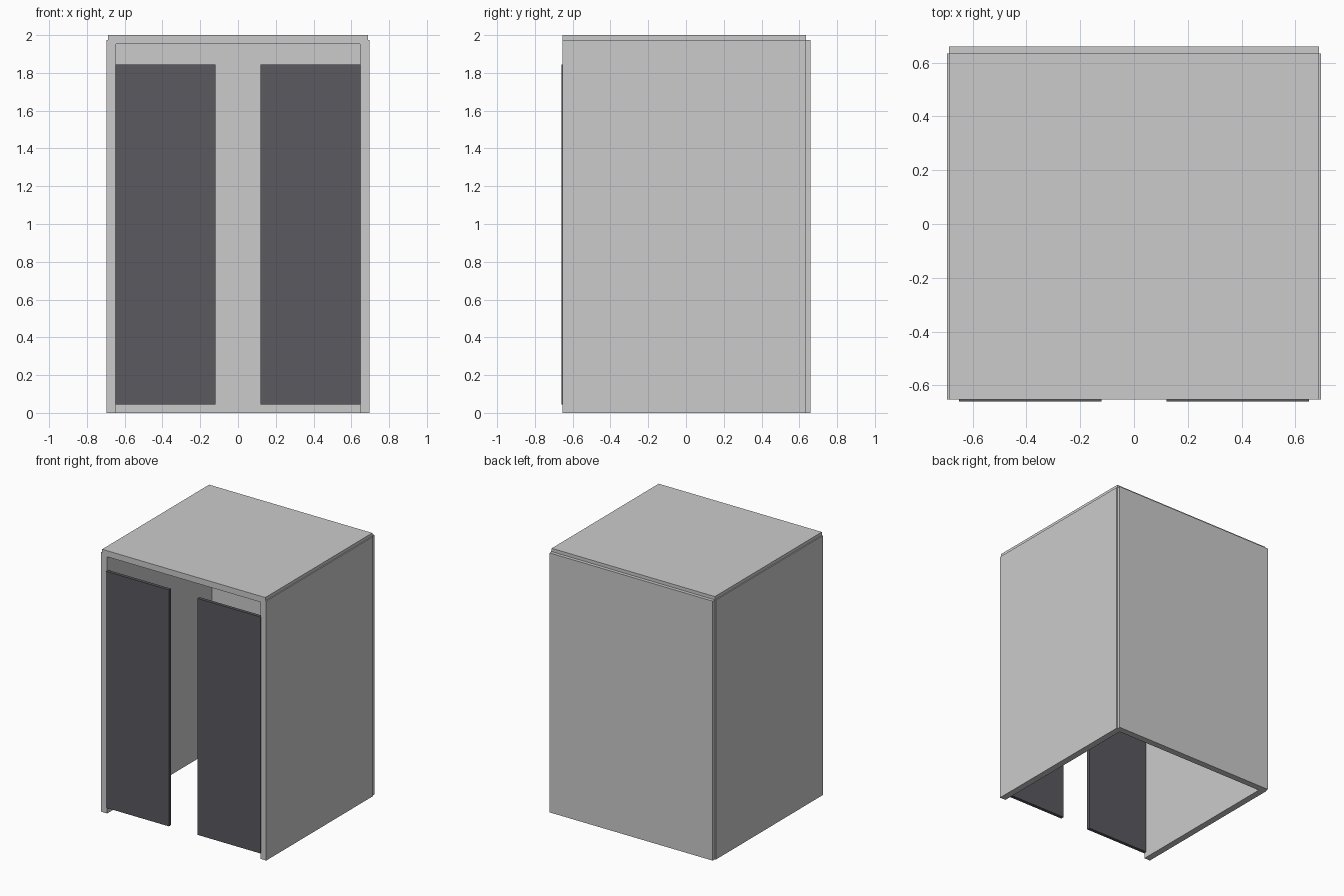
import bpy

if "Cube" in bpy.data.objects:
    bpy.data.objects.remove(bpy.data.objects["Cube"])


def box(name, lo, hi):
    """Axis-aligned box between two corners."""
    x0, y0, z0 = lo
    x1, y1, z1 = hi
    verts = [(x, y, z) for z in (z0, z1) for x, y in ((x0, y0), (x1, y0), (x1, y1), (x0, y1))]
    faces = [(3, 2, 1, 0), (4, 5, 6, 7)]
    faces += [(i, (i + 1) % 4, (i + 1) % 4 + 4, i + 4) for i in range(4)]
    mesh = bpy.data.meshes.new(name)
    mesh.from_pydata(verts, [], faces)
    ob = bpy.data.objects.new(name, mesh)
    bpy.context.collection.objects.link(ob)
    return ob


def cut(target, name, lo, hi):
    """Subtract a hidden box from the target."""
    cutter = box(name, lo, hi)
    cutter.hide_render = True
    cutter.hide_set(True)
    mod = target.modifiers.new(name, 'BOOLEAN')
    mod.operation = 'DIFFERENCE'
    mod.solver = 'EXACT'
    mod.object = cutter


# Cabinet shell: open at the front and the bottom
shell = box("cabinet_shell", (-0.695, -0.653, 0), (0.695, 0.66, 2))
cut(shell, "cavity_cutter", (-0.645, -1, -0.5), (0.645, 0.61, 1.954))

# Small stepped rebates where roof, sides and back meet
cut(shell, "roof_back_rebate_cutter", (-1, 0.634, 1.975), (1, 1, 2.5))
for s, side in ((-1, "left"), (1, "right")):
    xs = sorted((s * 0.687, s * 1.1))
    cut(shell, side + "_roof_rebate_cutter", (xs[0], -1.1, 1.975), (xs[1], 1.1, 2.6))
    cut(shell, side + "_back_rebate_cutter", (xs[0], 0.634, -0.6), (xs[1], 1.2, 2.7))

# Dark door panels in the front opening
dark = bpy.data.materials.new("dark_panel")
dark.diffuse_color = (0.1, 0.1, 0.115, 1)
dark.use_nodes = True
dark.node_tree.nodes["Principled BSDF"].inputs["Base Color"].default_value = dark.diffuse_color
for s, side in ((-1, "left"), (1, "right")):
    xs = sorted((s * 0.12, s * 0.65))
    door = box(side + "_door_panel", (xs[0], -0.66, 0.045), (xs[1], -0.635, 1.845))
    door.data.materials.append(dark)
